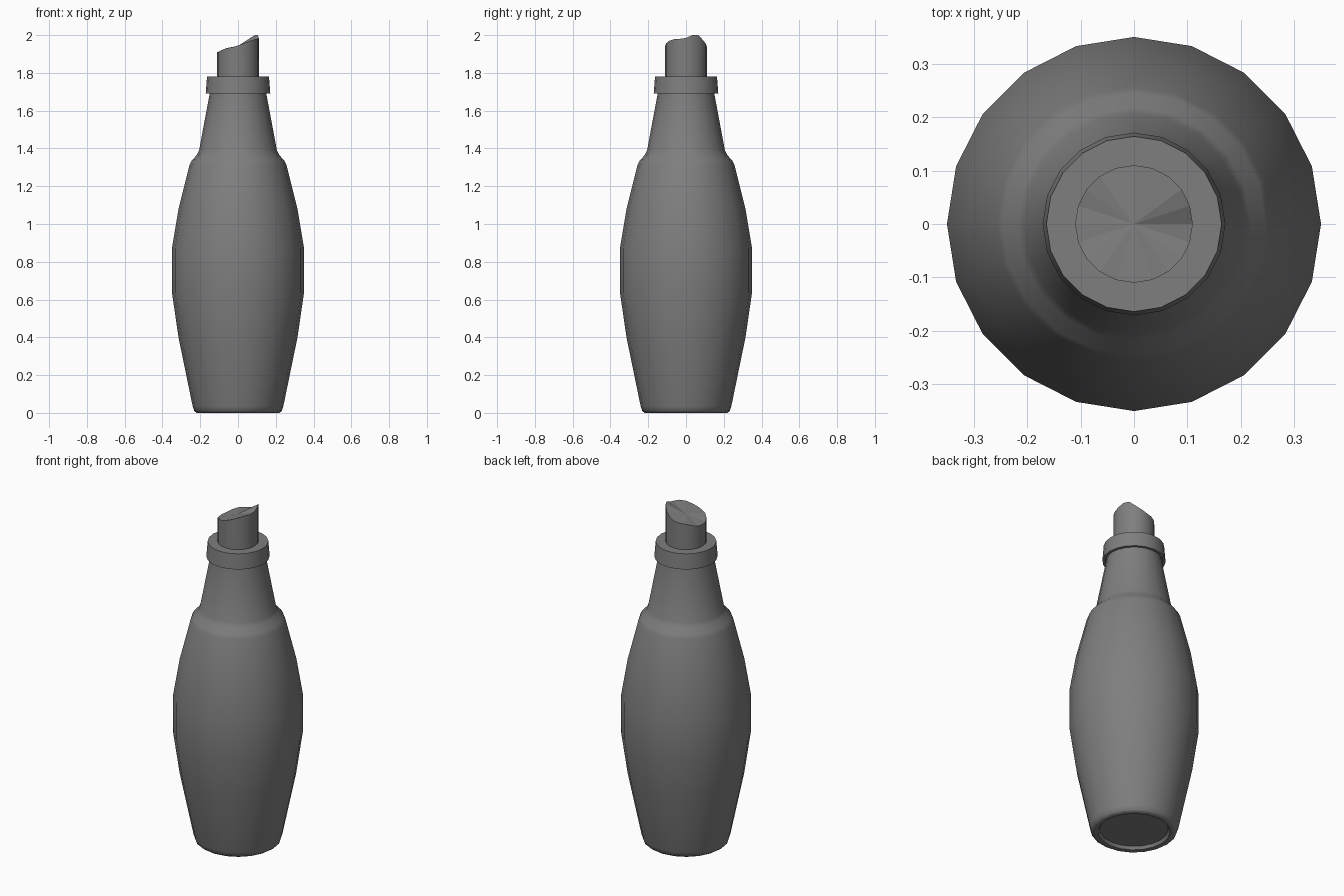
import bpy, bmesh, math

if "Cube" in bpy.data.objects:
    bpy.data.objects.remove(bpy.data.objects["Cube"])

SIDES = 20

dark = bpy.data.materials.new("dark_grey")
dark.diffuse_color = (0.21, 0.21, 0.21, 1)
dark.use_nodes = True
dark.node_tree.nodes["Principled BSDF"].inputs["Base Color"].default_value = dark.diffuse_color


def lathe(name, profile, smooth=40, top=None):
    """Revolve (radius, z) points; radius 0 closes with a fan. top lists heights for the last ring."""
    bm = bmesh.new()
    rings = []
    last = max(i for i, (r, z) in enumerate(profile) if r > 0)
    for i, (r, z) in enumerate(profile):
        if r == 0:
            rings.append([bm.verts.new((0, 0, z))] * SIDES)
            continue
        ring = []
        for k in range(SIDES):
            a = 2 * math.pi * k / SIDES
            h = top[k] if top and i == last else z
            ring.append(bm.verts.new((r * math.cos(a), r * math.sin(a), h)))
        rings.append(ring)
    for low, high in zip(rings, rings[1:]):
        for k in range(SIDES):
            j = (k + 1) % SIDES
            quad = [low[k], low[j], high[j], high[k]]
            bm.faces.new(list(dict.fromkeys(quad)))
    bmesh.ops.recalc_face_normals(bm, faces=bm.faces)
    mesh = bpy.data.meshes.new(name)
    bm.to_mesh(mesh)
    bm.free()
    mesh.materials.append(dark)
    obj = bpy.data.objects.new(name, mesh)
    bpy.context.collection.objects.link(obj)
    bpy.ops.object.select_all(action='DESELECT')
    obj.select_set(True)
    bpy.context.view_layer.objects.active = obj
    bpy.ops.object.shade_smooth_by_angle(angle=math.radians(smooth))
    return obj


# Bottle body with recessed base, bulging belly, shoulder and tapered neck
lathe("bottle_body", [
    (0, 0.02), (0.185, 0.02), (0.195, 0.003), (0.218, 0.0), (0.232, 0.01), (0.24, 0.035),
    (0.315, 0.40), (0.35, 0.64), (0.35, 0.87), (0.315, 1.08), (0.256, 1.315),
    (0.246, 1.335), (0.218, 1.365), (0.206, 1.39), (0.15, 1.69), (0.148, 1.72), (0, 1.72)], 50)

# Cap collar
lathe("cap_collar", [
    (0, 1.71), (0.15, 1.71), (0.155, 1.69), (0.171, 1.69), (0.164, 1.78), (0, 1.78)])

# Spout with a slanted, uneven cut, one height per side starting at +x
cut = [1.985, 2.0, 2.0, 1.975, 1.955, 1.94, 1.935, 1.93, 1.92, 1.91,
       1.91, 1.91, 1.92, 1.93, 1.935, 1.945, 1.957, 1.97, 1.978, 1.98]
spout = lathe("spout", [(0, 1.76), (0.11, 1.76), (0.11, 1.9), (0, 1.943)], 30, cut)
for face in spout.data.polygons:
    if face.normal.z > 0.5:
        face.use_smooth = False
